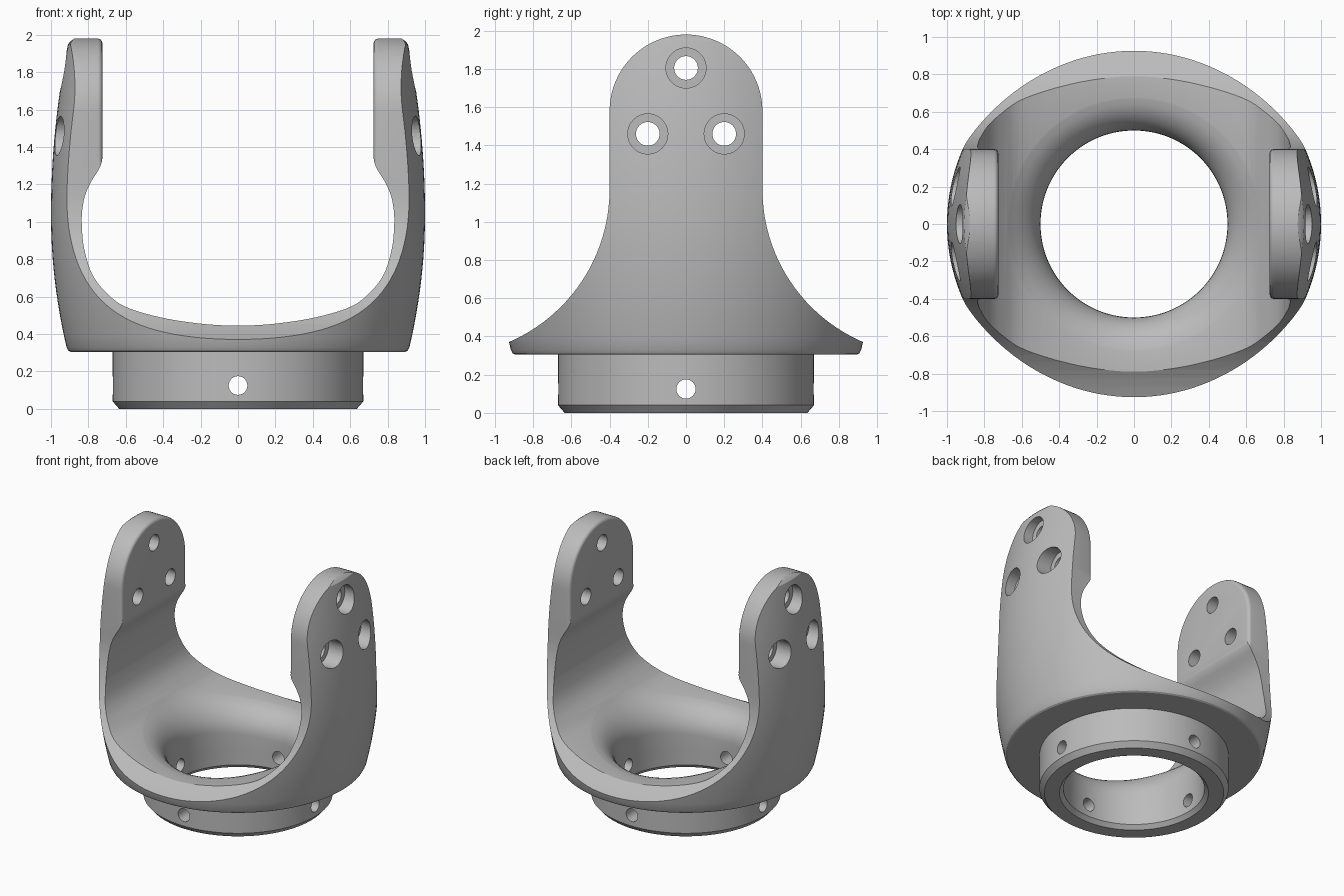
import bpy, bmesh
from math import sin, cos, pi, radians

default = bpy.data.objects.get("Cube")
if default:
    bpy.data.objects.remove(default, do_unlink=True)

SEG = 128


def loft(name, rings):
    """Closed solid skinned through rings of equal point count."""
    bm = bmesh.new()
    loops = [[bm.verts.new(p) for p in ring] for ring in rings]
    n = len(loops[0])
    sides = []
    for a, b in zip(loops, loops[1:]):
        for i in range(n):
            j = (i + 1) % n
            sides.append(bm.faces.new((a[i], a[j], b[j], b[i])))
    bm.faces.new(loops[0][::-1])
    bm.faces.new(loops[-1])
    bmesh.ops.connect_verts_nonplanar(bm, angle_limit=0.0005, faces=sides)
    bmesh.ops.recalc_face_normals(bm, faces=bm.faces[:])
    mesh = bpy.data.meshes.new(name)
    bm.to_mesh(mesh)
    bm.free()
    obj = bpy.data.objects.new(name, mesh)
    bpy.context.collection.objects.link(obj)
    return obj


def lathe(name, profile, axis="z", centre=(0, 0, 0), seg=SEG):
    """Turn (radius, height) pairs round an axis."""
    cx, cy, cz = centre
    rings = []
    for r, h in profile:
        ring = []
        for i in range(seg):
            u, v = r * cos(2 * pi * i / seg), r * sin(2 * pi * i / seg)
            p = {"z": (u, v, h), "x": (h, u, v), "y": (v, h, u)}[axis]
            ring.append((p[0] + cx, p[1] + cy, p[2] + cz))
        rings.append(ring)
    return loft(name, rings)


def boolean(target, tool, operation="DIFFERENCE"):
    """Apply a boolean and throw the tool away."""
    mod = target.modifiers.new("cut", "BOOLEAN")
    mod.operation, mod.solver, mod.object = operation, "EXACT", tool
    bpy.ops.object.select_all(action="DESELECT")
    bpy.context.view_layer.objects.active = target
    target.select_set(True)
    bpy.ops.object.modifier_apply(modifier=mod.name)
    bpy.data.objects.remove(tool, do_unlink=True)


def spline(pts, steps=5):
    """Smooth curve through the inner points."""
    out = []
    for a, b, c, d in zip(pts, pts[1:], pts[2:], pts[3:]):
        for s in range(steps):
            t = s / steps
            out.append(tuple(
                0.5 * (2 * q + (r - p) * t + (2 * p - 5 * q + 4 * r - s2) * t * t
                       + (3 * q - p - 3 * r + s2) * t ** 3)
                for p, q, r, s2 in zip(a, b, c, d)))
    return out + [pts[-2]]


# Turned blank: chamfered collar, flange and barrel-shaped wall
WAIST = 1.04


def barrel(z):
    return 1 - (0.11 if z > WAIST else 0.165) * (z - WAIST) ** 2


heights = [0.33 + (WAIST - 0.33) * i / 12 for i in range(12)]
heights += [WAIST + (1.95 - WAIST) * i / 14 for i in range(15)]
blank = [(0.635, 0), (0.67, 0.04), (0.67, 0.305), (0.895, 0.305), (0.907, 0.312)]
blank += [(barrel(z), z) for z in heights]
blank += [(0.893, 1.968), (0.875, 1.98), (0.85, 1.99)]
body = lathe("yoke_body", blank)

# Side outline: round arm tips sweeping out to the flange
ARM, TIP_Z, SWEEP_R, SWEEP_Z = 0.4, 1.58, 0.87, 1.17
half = [(1.1, -0.1)]
for i in range(25):
    a = pi + radians(78.7) * (1 - i / 24)
    half.append((ARM + SWEEP_R + SWEEP_R * cos(a), SWEEP_Z + SWEEP_R * sin(a)))
half += [(ARM, 1.22), (ARM, 1.35)]
half += [(ARM * cos(pi / 2 * i / 20), TIP_Z + ARM * sin(pi / 2 * i / 20)) for i in range(20)]
outline = half + [(0, TIP_Z + ARM)] + [(-y, z) for y, z in reversed(half)]


def outline_ring(x, inset):
    """Outline at x, drawn in round the arms only."""
    ring = []
    for y, z in outline:
        if z >= TIP_Z:
            k = (ARM - inset) / ARM
            ring.append((x, y * k, TIP_Z + (z - TIP_Z) * k))
        else:
            w = min(max((z - 1.22) / 0.13, 0), 1)
            ring.append((x, y - (inset * w if y > 0 else -inset * w), z))
    return ring


PAD, ROUND = 0.725, 0.025
right_side = [(PAD + ROUND * (1 - cos(a)), ROUND * (1 - sin(a)))
              for a in (pi / 2 * i / 4 for i in range(5))] + [(1.2, 0)]
stations = [(-x, d) for x, d in reversed(right_side)] + right_side
boolean(body, loft("side_outline_tool", [outline_ring(x, d) for x, d in stations]), "INTERSECT")

# Cavity between the arms: dished floor, hollow walls and thicker mounting pads
cavity = spline([(-0.203, 0.456), (0, 0.445), (0.203, 0.456), (0.417, 0.49), (0.604, 0.547),
                 (0.71, 0.627), (0.782, 0.725), (0.822, 0.855), (0.834, 0.96), (0.834, 1.05),
                 (0.818, 1.14), (0.785, 1.215), (0.742, 1.285), (PAD, 1.34), (PAD, 1.42)])
section = cavity + [(PAD, 2.2)]
section = section + [(-x, z) for x, z in reversed(section[1:])]
boolean(body, loft("cavity_tool", [[(x, y, z) for x, z in section] for y in (-1.2, 1.2)]))


def floor(x):
    x = abs(x)
    for (x0, z0), (x1, z1) in zip(cavity, cavity[1:]):
        if x0 <= x <= x1:
            return z0 + (z1 - z0) * (x - x0) / (x1 - x0)
    return cavity[0][1]


# Central bore with chamfered mouth and a rounded lip following the floor
BORE, LIP = 0.5, 0.2
angles = [2 * pi * i / SEG for i in range(SEG)]
rings = [[(r * cos(t), r * sin(t), z) for t in angles]
         for r, z in ((0.565, -0.04), (BORE, 0.03), (BORE, 0.15))]
for k in range(11):
    a = pi / 2 * k / 10
    r = BORE + LIP * (1 - cos(a))
    lift = 0.005 if k == 10 else 0
    rings.append([(r * cos(t), r * sin(t), floor(r * cos(t)) - LIP * (1 - sin(a)) + lift)
                  for t in angles])
rings.append([((BORE + LIP) * cos(t), (BORE + LIP) * sin(t), 1.0) for t in angles])
boolean(body, loft("bore_tool", rings))

# Counterbored bolt holes through both arms
SEAT, HOLE, DEEP = 0.105, 0.062, 0.85
bolt = [(SEAT, -1.2), (SEAT, -DEEP), (HOLE, -DEEP), (HOLE, DEEP), (SEAT, DEEP), (SEAT, 1.2)]
for y, z in ((0, 1.805), (-0.2, 1.46), (0.2, 1.46)):
    boolean(body, lathe("bolt_tool", bolt, "x", (0, y, z), 40))

# Four set-screw holes round the collar
for axis in "xy":
    boolean(body, lathe("screw_tool", [(0.05, -0.8), (0.05, 0.8)], axis, (0, 0, 0.125), 32))

# One plain grey metal
metal = bpy.data.materials.new("grey_metal")
metal.use_nodes = True
grey = (0.5, 0.5, 0.5, 1)
metal.diffuse_color = grey
metal.node_tree.nodes["Principled BSDF"].inputs["Base Color"].default_value = grey
body.data.materials.clear()
body.data.materials.append(metal)

bpy.ops.object.select_all(action="DESELECT")
body.select_set(True)
bpy.context.view_layer.objects.active = body
bpy.ops.object.shade_smooth_by_angle(angle=radians(30))
